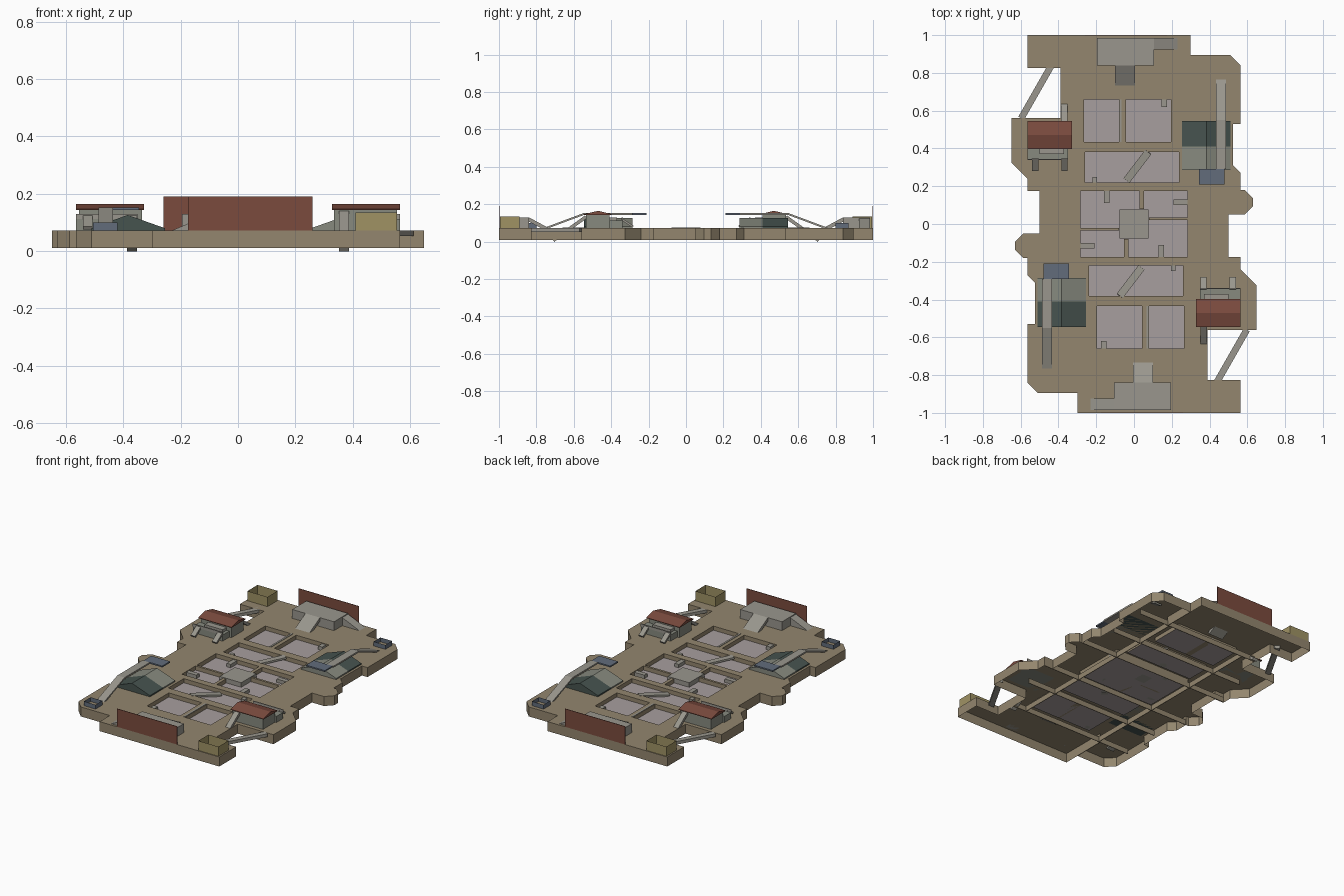
import bpy, bmesh, math
from mathutils import Vector, Matrix

if "Cube" in bpy.data.objects:
    bpy.data.objects.remove(bpy.data.objects["Cube"])

TOP, LOW, FLOOR = 0.072, 0.01, 0.045      # deck height, skirt bottom, pit floor


def mat(name, r, g, b):
    m = bpy.data.materials.new(name)
    m.diffuse_color = [(c / 255) ** 2.2 for c in (r, g, b)] + [1]
    m.use_nodes = True
    m.node_tree.nodes["Principled BSDF"].inputs["Base Color"].default_value = m.diffuse_color
    return m


BROWN = mat("deck_brown", 146, 133, 110)
LILAC = mat("pit_lilac", 166, 157, 157)
GREY = mat("ramp_grey", 152, 149, 140)
STONE = mat("wall_stone", 134, 137, 126)
GREEN = mat("dark_green", 72, 84, 80)
RED = mat("rust_red", 122, 76, 64)
BLUE = mat("slate_blue", 98, 108, 122)
YELLOW = mat("tray_yellow", 158, 145, 100)


def finish(name, bm, material, pair=True):
    """Make the object and, if paired, a copy turned half way round z."""
    me = bpy.data.meshes.new(name)
    bm.to_mesh(me)
    bm.free()
    me.materials.append(material)
    for suffix, angle in (("_far", 0), ("_near", math.pi))[:2 if pair else 1]:
        ob = bpy.data.objects.new(name + (suffix if pair else ""), me)
        ob.rotation_euler.z = angle
        bpy.context.collection.objects.link(ob)


def box(name, x0, x1, y0, y1, z0, z1, material, pair=True, open_top=False):
    bm = bmesh.new()
    bmesh.ops.create_cube(bm, size=1, matrix=Matrix.Translation(
        ((x0 + x1) / 2, (y0 + y1) / 2, (z0 + z1) / 2))
        @ Matrix.Diagonal((x1 - x0, y1 - y0, z1 - z0, 1)))
    if open_top:
        caps = [f for f in bm.faces if abs(f.normal.z) > 0.9]
        bmesh.ops.delete(bm, geom=caps, context='FACES_ONLY')
    finish(name, bm, material, pair)


def prism(name, profile, axis, a, b, material):
    """Extrude a profile along x (profile is y,z) or along y (profile is x,z)."""
    bm = bmesh.new()
    pts = [(a, p, z) if axis == 'x' else (p, a, z) for p, z in profile]
    face = bm.faces.new([bm.verts.new(p) for p in pts])
    out = bmesh.ops.extrude_face_region(bm, geom=[face])
    d = (b - a, 0, 0) if axis == 'x' else (0, b - a, 0)
    bmesh.ops.translate(bm, vec=d, verts=[v for v in out['geom'] if isinstance(v, bmesh.types.BMVert)])
    bmesh.ops.recalc_face_normals(bm, faces=bm.faces)
    finish(name, bm, material)


def plank(name, p, q, width, thick, material):
    """Flat beam whose top runs from p to q."""
    p, q = Vector(p), Vector(q)
    d = q - p
    side = Vector((d.y, -d.x, 0)).normalized()
    up = side.cross(d).normalized()
    rot = Matrix((side, d.normalized(), up)).transposed().to_4x4()
    bm = bmesh.new()
    bmesh.ops.create_cube(bm, size=1, matrix=Matrix.Translation((p + q) / 2 - up * thick / 2)
                          @ rot @ Matrix.Diagonal((width, d.length, thick, 1)))
    finish(name, bm, material)


# Deck: one sheet with pits cut out, and skirts hanging from every edge
half = [(.30, 1), (.30, .895), (.51, .895), (.565, .84), (.565, .53), (.525, .53), (.525, .31),
        (.565, .27), (.565, .18), (.587, .18), (.63, .135), (.63, .095), (.587, .05), (.5, .05),
        (.5, -.175), (.565, -.175), (.565, -.24), (.648, -.325), (.648, -.56), (.39, -.56),
        (.39, -.825), (.565, -.825), (.565, -1)]
outline = half + [(-x, -y) for x, y in half]
pits = [(-.265, .196, .435, .66), (-.26, .238, .22, .38), (-.283, .283, -.176, .176),
        (-.238, .26, -.38, -.22), (-.196, .265, -.66, -.435)]
loops = [(outline, LOW)] + [([(a, c), (b, c), (b, d), (a, d)], FLOOR) for a, b, c, d in pits]
bm = bmesh.new()
edges, skirts = [], []
for pts, bottom in loops:
    vs = [bm.verts.new((x, y, TOP)) for x, y in pts]
    lo = [bm.verts.new((x, y, bottom)) for x, y in pts]
    for i in range(len(vs)):
        j = (i + 1) % len(vs)
        edges.append(bm.edges.new((vs[i], vs[j])))
        skirts.append((vs[i], vs[j], lo[j], lo[i]))
bmesh.ops.triangle_fill(bm, use_beauty=True, use_dissolve=False, edges=edges, normal=(0, 0, 1))
for s in skirts:
    bm.faces.new(s)
finish("deck", bm, BROWN, pair=False)

# Pit floors
bm = bmesh.new()
for a, b, c, d in pits:
    bm.faces.new([bm.verts.new((x, y, FLOOR)) for x, y in ((a, c), (b, c), (b, d), (a, d))])
finish("pit_floors", bm, LILAC, pair=False)

# Hanging ribs below the deck
for i, (x0, x1, y) in enumerate([(-.56, .56, .18), (-.5, .5, .405), (-.39, .52, .68)]):
    box(f"cross_rib_{i}", x0, x1, y - .002, y + .002, LOW, FLOOR, BROWN)
box("long_rib", .288, .292, -.68, .68, LOW, FLOOR, BROWN)
box("end_rib", .298, .302, .68, .895, LOW, TOP - .002, BROWN)

# Low walls and steps inside the pits
box("pit_divider", -.08, -.042, .435, .66, FLOOR, TOP, BROWN)
box("pit_divider_cap", -.078, -.066, .435, .66, FLOOR, TOP + .003, GREY)
box("pit_step", .145, .175, .62, .66, FLOOR, TOP - .005, GREY)
box("middle_pit_step", -.22, -.195, .22, .25, FLOOR, TOP - .005, GREY)
plank("pit_ramp", (-.04, .23, FLOOR + .008), (.075, .38, TOP + .002), .04, .012, GREY)
box("centre_wall_side", .08, .283, .02, .035, FLOOR, TOP, BROWN)
box("centre_wall_up", .03, .052, .08, .176, FLOOR, TOP, BROWN)
box("centre_step_side", .21, .283, .10, .13, FLOOR, TOP - .005, GREY)
box("centre_step_up", -.16, -.13, .11, .176, FLOOR, TOP - .005, GREY)
box("centre_block", -.078, .078, -.078, .078, FLOOR, TOP + .003, GREY, pair=False)

# End walls, raised platforms and their ramps
box("end_wall", -.26, .175, .997, 1.0, TOP, .19, RED)
box("end_platform", -.196, .106, .84, .985, TOP, .13, GREY)
prism("end_platform_side_ramp", [(.106, TOP), (.23, TOP), (.106, .125)], 'y', .925, .985, GREY)
plank("end_platform_ramp", (-.048, .71, .06), (-.048, .84, .13), .105, .02, GREY)

# Gabled house with overhead walkway
gable = [(.255, TOP), (.51, TOP), (.51, .08), (.385, .126), (.255, .08)]
prism("gabled_house_dark", gable, 'y', .41, .545, GREEN)
prism("gabled_house_light", gable, 'y', .285, .41, STONE)
plank("walkway_ramp", (.461, .78, .066), (.461, .55, .152), .052, .01, GREY)
plank("walkway", (.461, .55, .152), (.461, .29, .152), .052, .01, GREY)
box("walkway_landing", .345, .48, .21, .29, .143, .152, BLUE)
box("walkway_crate", .42, .505, .80, .87, TOP, .10, BLUE, open_top=True)

# Red-roofed house with porch and planks
box("red_house_walls", -.555, -.335, .41, .535, TOP, .146, STONE)
prism("red_house_roof", [(.398, .143), (.545, .143), (.545, .147), (.47, .165), (.398, .147)],
      'x', -.565, -.327, RED)
box("porch", -.565, -.35, .34, .41, TOP, .112, STONE)
box("porch_rail", -.565, -.35, .338, .344, .112, .13, GREY)
box("porch_bench", -.50, -.37, .37, .41, .112, .13, GREY)
for i, x in enumerate((-.523, -.368)):
    plank(f"porch_plank_{i}", (x, .34, .125), (x, .28, .085), .033, .012, GREY)
plank("house_ramp", (-.37, .54, .14), (-.37, .715, .014), .035, .018, GREY)

# Beam over the deck gap, and corner tray
plank("gap_beam", (-.437, .84, TOP), (-.597, .56, TOP), .035, .02, GREY)
box("corner_tray", -.555, -.41, .89, .995, TOP, .135, YELLOW, open_top=True)
